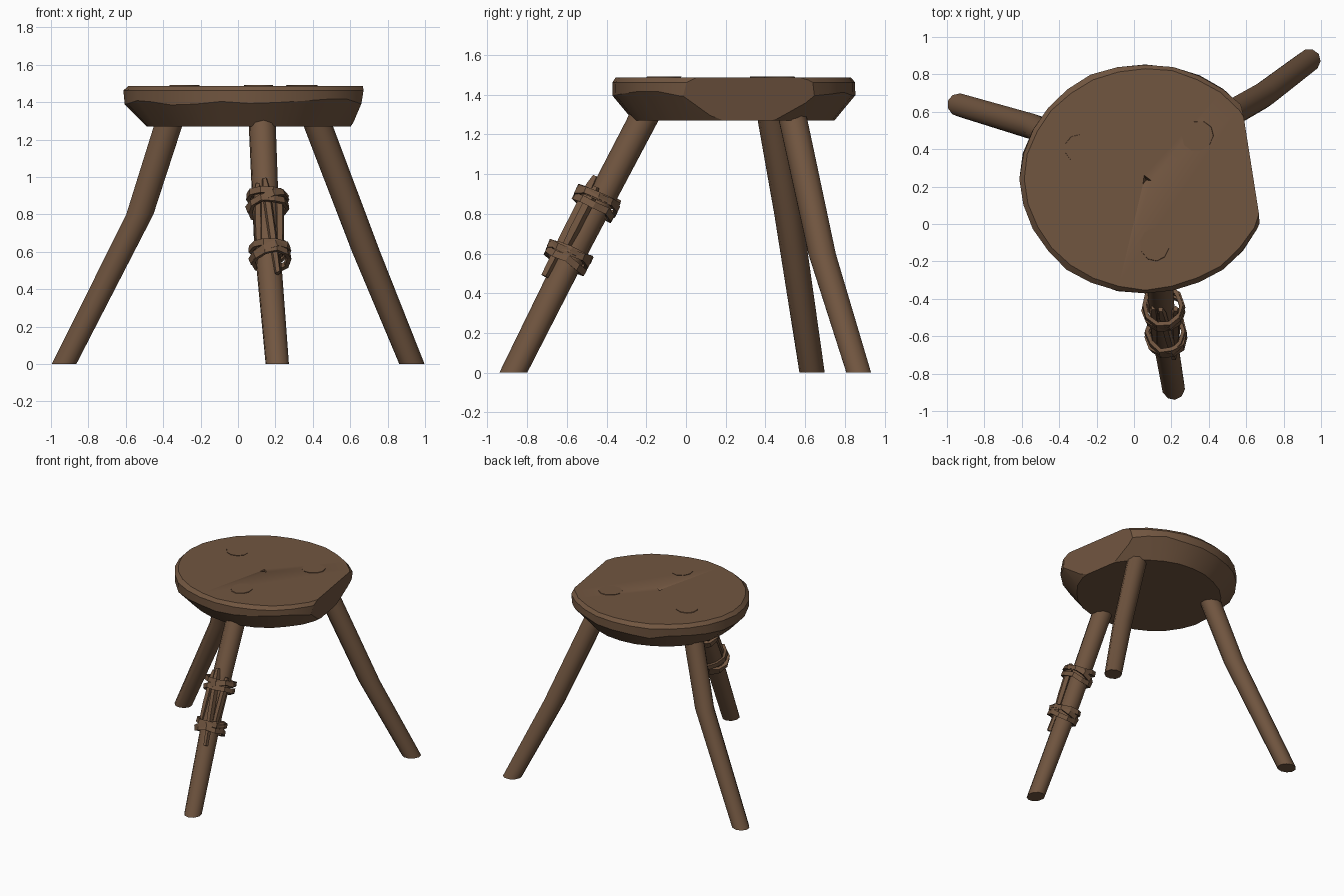
import bpy
import bmesh
import random
from math import cos, sin, tau, radians
from mathutils import Vector, Matrix

random.seed(4)
cube = bpy.data.objects.get("Cube")
if cube:
    bpy.data.objects.remove(cube)

wood = bpy.data.materials.new("brown wood")
wood.use_nodes = True
brown = (0.165, 0.092, 0.051, 1)
wood.diffuse_color = brown
wood.node_tree.nodes["Principled BSDF"].inputs["Base Color"].default_value = brown

TOP = 1.488


def finish(name, bm, angle=30):
    bmesh.ops.recalc_face_normals(bm, faces=bm.faces)
    mesh = bpy.data.meshes.new(name)
    bm.to_mesh(mesh)
    bm.free()
    mesh.materials.append(wood)
    obj = bpy.data.objects.new(name, mesh)
    bpy.context.collection.objects.link(obj)
    bpy.ops.object.select_all(action='DESELECT')
    obj.select_set(True)
    bpy.context.view_layer.objects.active = obj
    bpy.ops.object.shade_smooth_by_angle(angle=radians(angle))
    return obj


def loft(rings, loop=False):
    """Skin a list of point rings; cap the ends, or join them when loop is set."""
    bm = bmesh.new()
    vs = [[bm.verts.new(p) for p in ring] for ring in rings]
    n = len(vs[0])
    pairs = list(zip(vs, vs[1:])) + ([(vs[-1], vs[0])] if loop else [])
    for a, b in pairs:
        for i in range(n):
            j = (i + 1) % n
            bm.faces.new((a[i], a[j], b[j], b[i]))
    if not loop:
        bm.faces.new(vs[0])
        bm.faces.new(vs[-1])
    return bm


# Seat: lathed slab with a hewn rim and one chopped side
profile = [(0.82, 1.27), (0.995, 1.40), (1.0, 1.462), (0.96, TOP)]
rings = []
for k, (scale, z) in enumerate(profile):
    ring = []
    for i in range(28):
        a = tau * i / 28
        s = scale + random.uniform(-0.008, 0.008)
        dz = random.uniform(-0.018, 0.018) if k == 1 else 0
        ring.append(Vector((0.06 + 0.67 * s * cos(a), 0.24 + 0.615 * s * sin(a), z + dz)))
    rings.append(ring)
bm = loft(rings)
cut = bmesh.ops.bisect_plane(bm, geom=bm.verts[:] + bm.edges[:] + bm.faces[:],
                             plane_co=(0.615, 0.33, 1.44), plane_no=(0.99, 0.156, -0.2),
                             clear_outer=True)
bmesh.ops.holes_fill(bm, edges=[e for e in bm.edges if e.is_boundary], sides=0)
seat = finish("seat", bm)

# Small chip gouged out of the seat
bm = bmesh.new()
bmesh.ops.create_cone(bm, segments=3, radius1=0.004, radius2=0.04, depth=0.06, cap_ends=True,
                      matrix=Matrix.Translation((0.065, 0.235, TOP - 0.01)) @ Matrix.Rotation(0.4, 4, 'Z'))
chip = finish("chip_cutter", bm)
chip.hide_render = True
chip.hide_set(True)
gouge = seat.modifiers.new("chip", 'BOOLEAN')
gouge.operation = 'DIFFERENCE'
gouge.solver = 'EXACT'
gouge.object = chip


# Legs: slightly bent poles that run through the seat
def leg(name, points, radii):
    rings = []
    lean = points[-1] - points[0]
    stretch = lean.length / lean.z
    flat = Vector((lean.x, lean.y, 0)).normalized()
    side = Vector((-flat.y, flat.x, 0))
    for p, r in zip(points, radii):
        rings.append([p + flat * (r * stretch * cos(tau * i / 10)) + side * (r * sin(tau * i / 10))
                      for i in range(10)])
    return finish(name, loft(rings), 40)


foot, knee, neck = Vector((0.21, -0.87, 0)), Vector((0.155, -0.545, 0.65)), Vector((0.13, -0.22, 1.27))
radii = (0.063, 0.07, 0.073, 0.078)
leg("front_leg", [foot, knee, neck, Vector((0.11, -0.11, TOP + 0.004))], radii)
leg("right_leg", [Vector((-0.93, 0.635, 0)), Vector((-0.525, 0.515, 0.8)),
                  Vector((-0.375, 0.435, 1.27)), Vector((-0.285, 0.40, TOP + 0.004))], radii)
leg("left_leg", [Vector((0.93, 0.87, 0)), Vector((0.685, 0.685, 0.6)),
                 Vector((0.43, 0.54, 1.27)), Vector((0.34, 0.47, TOP + 0.004))], radii)

# Local frame of the mended front leg: x across, y towards the back, z along it
axis = (neck - foot).normalized()
across = Vector((1, 0, 0)) - axis * axis.x
across.normalize()
back = axis.cross(across)
frame = Matrix((across, back, axis)).transposed().to_4x4()


def on_leg(z):
    t = (z - foot.z) / (neck.z - foot.z)
    return Matrix.Translation(foot.lerp(neck, t)) @ frame


# Splint sticks tied along the leg: height, length, offset across and back, lean
sticks = {"front_splint": (0.70, 0.57, 0.012, -0.082, -0.07),
          "left_splint": (0.73, 0.40, 0.06, -0.055, 0.05),
          "right_splint": (0.75, 0.42, -0.055, -0.06, 0.04)}
for name, (z, length, dx, dy, lean) in sticks.items():
    place = on_leg(z) @ Matrix.Translation((dx, dy, 0)) @ Matrix.Rotation(lean, 4, 'Y')
    rings = []
    for t, w in ((-0.5, 0.017), (-0.1, 0.024), (0.4, 0.024), (0.5, 0.014)):
        rings.append([place @ Vector((w * cos(tau * i / 5 + 0.3), 1.2 * w * sin(tau * i / 5 + 0.3),
                                      t * length)) for i in range(5)])
    finish(name, loft(rings), 20)


# Bindings: rough crossing bands around leg and splints
def binding(name, z, tilt_x, tilt_y, size):
    place = (on_leg(z) @ Matrix.Translation((0, -0.022, 0))
             @ Matrix.Rotation(tilt_x, 4, 'X') @ Matrix.Rotation(tilt_y, 4, 'Y'))
    rings = []
    for i in range(10):
        a = tau * i / 10
        r = size * random.uniform(0.95, 1.05)
        h = random.uniform(-0.006, 0.006)
        rings.append([place @ Vector((cos(a) * (r + dr), sin(a) * (r + dr) * 1.08, h + dz))
                      for dr, dz in ((-0.012, -0.014), (0.01, -0.018), (0.01, 0.018), (-0.012, 0.014))])
    finish(name, loft(rings, loop=True), 20)


for label, height in (("upper", 0.85), ("lower", 0.575)):
    binding(label + "_binding_a", height + 0.028, 0.08, 0.10, 0.102)
    binding(label + "_binding_b", height - 0.025, -0.06, -0.08, 0.100)
    binding(label + "_binding_cross", height, 0.05, -0.30, 0.104)
